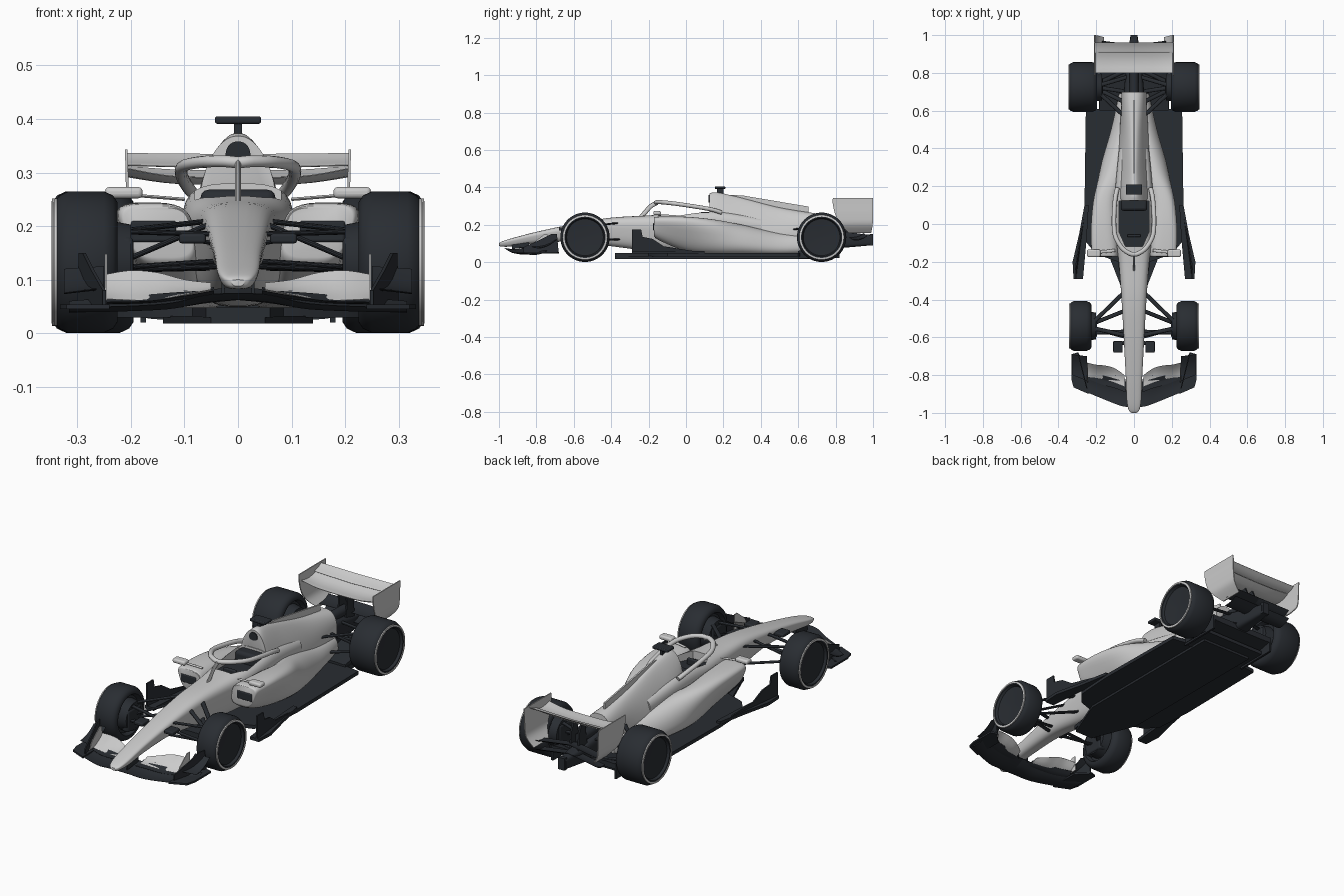
import bpy, bmesh, math
from mathutils import Vector

if "Cube" in bpy.data.objects:
    bpy.data.objects.remove(bpy.data.objects["Cube"])

DARK = bpy.data.materials.new("carbon_dark")
DARK.diffuse_color = (0.022, 0.026, 0.032, 1)
DARK.use_nodes = True
DARK.node_tree.nodes["Principled BSDF"].inputs["Base Color"].default_value = DARK.diffuse_color


def dense(rows, n=5):
    """Catmull-Rom through rows of numbers."""
    out = []
    for i in range(len(rows) - 1):
        p = [rows[max(i - 1, 0)], rows[i], rows[i + 1], rows[min(i + 2, len(rows) - 1)]]
        for k in range(n):
            t = k / n
            out.append([0.5 * (2 * b + (c - a) * t + (2 * a - 5 * b + 4 * c - d) * t * t
                        + (3 * b - a - 3 * c + d) * t ** 3) for a, b, c, d in zip(*p)])
    return out + [list(rows[-1])]


def skin(name, rings, mat=None, mirror=False, closed=False):
    """Skin over equal-length rings, with end caps or closed into a loop."""
    bm = bmesh.new()
    vs = [[bm.verts.new(p) for p in r] for r in rings]
    n = len(vs[0])
    for a, b in zip(vs, vs[1:] + vs[:1] if closed else vs[1:]):
        for k in range(n):
            bm.faces.new((a[k], a[(k + 1) % n], b[(k + 1) % n], b[k]))
    if not closed:
        bm.faces.new(vs[0])
        bm.faces.new(vs[-1][::-1])
    bmesh.ops.recalc_face_normals(bm, faces=bm.faces)
    me = bpy.data.meshes.new(name)
    bm.to_mesh(me)
    bm.free()
    ob = bpy.data.objects.new(name, me)
    bpy.context.collection.objects.link(ob)
    if mat:
        me.materials.append(mat)
    if mirror:
        ob.modifiers.new("mirror", 'MIRROR')
    return ob


def loft(name, rows, mat=None, mirror=False, n=36):
    """Rows: y, x_in, x_out, z_bottom, z_top, squareness, pinch_bottom, pinch_top."""
    rings = []
    for y, xi, xo, zb, zt, e, tb, tt in dense(rows):
        ring = []
        for k in range(n):
            a = 2 * math.pi * (k + 0.5) / n
            u, v = [math.copysign(abs(q) ** (2 / e), q) for q in (math.cos(a), math.sin(a))]
            h = (v + 1) / 2
            x = ((xi + xo) / 2 + (xo - xi) / 2 * u) * (1 - tb * (1 - h) - tt * h)
            ring.append((x, y, zb + (zt - zb) * h))
        rings.append(ring)
    return skin(name, rings, mat, mirror)


def wing(name, rows, mat=None, mirror=True, camber=0.12):
    """Rows: x, y_lead, z_lead, y_trail, z_trail, thickness."""
    rings = []
    for x, yl, zl, yt, zt, th in dense(rows):
        def pt(t, s):
            sag = camber * (yt - yl) * 4 * t * (1 - t)
            w = th * (math.sqrt(t) * (1 - t) * 1.3 + 0.08)
            return (x, yl + (yt - yl) * t, zl + (zt - zl) * t - sag + s * w)
        ts = (0, .08, .25, .5, .75, 1)
        rings.append([pt(t, .5) for t in ts] + [pt(t, -.5) for t in ts[::-1]])
    return skin(name, rings, mat, mirror)


def prism(name, pts, axis, lo, hi, mat=None, mirror=False):
    f = (lambda p, h: (p[0], p[1], h)) if axis == 'z' else (lambda p, h: (h, p[0], p[1]))
    return skin(name, [[f(p, h) for p in pts] for h in (lo, hi)], mat, mirror)


def box(name, x, y, z, mat=None, mirror=False, bevel=0.0):
    ob = prism(name, [(x[0], y[0]), (x[1], y[0]), (x[1], y[1]), (x[0], y[1])], 'z', *z, mat, mirror)
    if bevel:
        b = ob.modifiers.new("bevel", 'BEVEL')
        b.width, b.segments = bevel, 3
    return ob


def revolve(name, prof, y, z, mat=None, closed=False, n=56):
    """Profile of (x, radius) turned about the axle."""
    return skin(name, [[(x, y + r * math.cos(2 * math.pi * k / n), z + r * math.sin(2 * math.pi * k / n))
                        for k in range(n)] for x, r in prof], mat, True, closed)


def tube(name, pts, w, h, mat=None, mirror=False, n=12):
    """Oval bar along a smooth path; w is sideways, h is upright."""
    path = [Vector(p) for p in (dense(pts) if len(pts) > 2 else pts)]
    rings = []
    for i, p in enumerate(path):
        d = (path[min(i + 1, len(path) - 1)] - path[max(i - 1, 0)]).normalized()
        s = d.cross((0, 0, 1)).normalized()
        up = s.cross(d)
        rings.append([p + s * w * math.cos(2 * math.pi * k / n) + up * h * math.sin(2 * math.pi * k / n)
                      for k in range(n)])
    return skin(name, rings, mat, mirror)


# Nose and cockpit tub
tub = [(-1, .014, .088, .1), (-.985, .032, .083, .11), (-.93, .044, .084, .128), (-.8, .05, .1, .162),
       (-.6, .062, .11, .205), (-.4, .075, .085, .238), (-.2, .092, .06, .25), (-.05, .112, .05, .262),
       (.15, .115, .05, .28), (.4, .09, .05, .24)]
body = loft("nose_and_tub", [(y, -w, w, a, b, 3.2, .35, 0) for y, w, a, b in tub])

# Cockpit opening, lining and fittings
hole = [(-.045, -.12), (.045, -.12), (.08, -.04), (.08, .122), (-.08, .122), (-.08, -.04)]
cutter = prism("cockpit_cutter", hole, 'z', .17, .4)
cutter.hide_render = True
cutter.hide_viewport = True
cut = body.modifiers.new("opening", 'BOOLEAN')
cut.object, cut.solver = cutter, 'EXACT'
prism("cockpit_lining", [(x * 1.04, y * 1.02) for x, y in hole], 'z', .15, .215, DARK)
box("headrest", (-.07, .07), (.07, .14), (.2, .268), DARK, bevel=.015)
box("steering_wheel", (-.035, .035), (-.07, -.055), (.2, .245), DARK, bevel=.006)

# Engine cover, fin and air intake
cover = [(.125, .085, .22, .368, 0, .5), (.17, .11, .14, .373, 0, .64), (.3, .135, .08, .343, .1, .74),
         (.5, .105, .07, .292, .1, .58), (.7, .085, .09, .26, .2, .25)]
loft("engine_cover", [(y, -w, w, a, b, 2.4, t, u) for y, w, a, b, t, u in cover])
prism("engine_fin", [(.2, .36), (.3, .357), (.655, .297), (.655, .22), (.3, .28)], 'x', -.004, .004)
loft("air_intake", [(.121, -.026, .026, .318, .358, 2.3, 0, .25), (.14, -.026, .026, .318, .358, 2.3, 0, .25)], DARK)
box("camera_stem", (-.007, .007), (.165, .2), (.36, .4), DARK)
box("camera_pod", (-.043, .043), (.155, .21), (.391, .405), DARK, bevel=.004)

# Sidepods with inlets and mirrors
loft("sidepod", [(-.172, .095, .215, .15, .235, 3.5, .1, 0), (-.15, .09, .238, .12, .243, 3.5, .22, 0),
                 (0, .09, .25, .06, .243, 3, .36, 0), (.15, .09, .245, .045, .228, 2.6, .25, .08),
                 (.3, .03, .205, .04, .2, 2.3, .08, .2), (.5, .02, .135, .04, .155, 2.2, 0, .25),
                 (.69, .01, .085, .05, .14, 2.2, 0, .15)], mirror=True)
box("sidepod_inlet", (.115, .2), (-.176, -.16), (.17, .21), DARK, True, .005)
box("mirror_pod", (.178, .248), (-.175, -.135), (.252, .273), None, True, .008)
tube("mirror_stalk", [(.1, -.14, .25), (.2, -.15, .258)], .008, .003, None, True)

# Head protection hoop
arc = [(.088, .19, .265), (.1, .13, .283), (.106, .03, .3), (.1, -.06, .313), (.065, -.125, .32), (.025, -.155, .321)]
tube("hoop", arc + [(0, -.16, .319)] + [(-x, y, z) for x, y, z in arc[::-1]], .012, .011)
tube("hoop_pillar", [(0, -.155, .318), (0, -.19, .298), (0, -.215, .27), (0, -.245, .235)], .006, .012)

# Floor, plank, diffuser and floor boards
half = [(.06, -.38), (.085, -.2), (.2, -.16), (.25, -.1), (.262, .1), (.255, .6), (.185, .61), (.185, .76)]
prism("floor", half + [(-x, y) for x, y in half[::-1]], 'z', .03, .048, DARK)
prism("plank", [(-.05, -.38), (.05, -.38), (.14, -.15), (.14, .7), (-.14, .7), (-.14, -.15)], 'z', .018, .032, DARK)
loft("diffuser", [(.6, -.18, .18, .025, .06, 6, 0, 0), (.82, -.18, .18, .07, .1, 6, 0, 0)], DARK)
prism("diffuser_fence", [(.6, .02), (.82, .022), (.82, .1), (.6, .06)], 'x', .172, .182, DARK, True)
prism("floor_vane", [(.27, -.29), (.32, -.29), (.325, -.2), (.29, -.05), (.262, .1), (.24, .1), (.25, -.07)],
      'z', .045, .06, DARK, True)
side = [(-.29, .045), (-.29, .175), (-.24, .175), (-.232, .135), (-.18, .125), (-.12, .085), (.1, .05), (.1, .045)]
skin("floor_board", [[(.305 + dx - .16 * max(0, y + .22), y, z) for y, z in side] for dx in (0, .007)], DARK, True)

# Front wing: dark lower elements, pale top flap
wing("front_wing_main", [(0, -.97, .075, -.84, .088, .014), (.06, -.965, .072, -.83, .08, .014),
                         (.13, -.94, .056, -.81, .075, .014), (.24, -.895, .05, -.78, .066, .012),
                         (.315, -.865, .052, -.74, .06, .01)], DARK)
wing("front_wing_middle", [(.045, -.89, .08, -.82, .086, .008), (.1, -.87, .07, -.8, .08, .008),
                           (.17, -.85, .06, -.785, .076, .008), (.245, -.82, .058, -.76, .074, .008)], DARK)
wing("front_wing_flap", [(.05, -.86, .082, -.8, .094, .008), (.1, -.84, .072, -.765, .1, .008),
                         (.15, -.825, .064, -.75, .113, .008), (.2, -.815, .062, -.745, .117, .008),
                         (.246, -.81, .064, -.735, .11, .008)])
prism("front_flap_end", [(-.84, .062), (-.82, .1), (-.76, .148), (-.74, .148), (-.735, .07)], 'x', .2445, .248,
      None, True)
skin("front_endplate", [[(x + .25 * (y + .86), y, z) for y, z in
                         [(-.87, .045), (-.87, .08), (-.79, .115), (-.72, .15), (-.69, .15), (-.68, .045)]]
                        for x in (.249, .255)], DARK, True)
prism("front_foot_plate", [(.24, -.9), (.32, -.865), (.332, -.82), (.332, -.69), (.3, -.68), (.24, -.74)],
      'z', .045, .054, DARK, True)
wing("front_dive_plane", [(.25, -.83, .085, -.7, .125, .008), (.325, -.8, .075, -.69, .12, .008)], DARK)
prism("front_wing_strut", [(-.93, .07), (-.93, .1), (-.84, .11), (-.84, .08)], 'x', .025, .031, DARK, True)

# Wheels with pale rings and brake drums
for tag, y, xi, xo in (("front", -.54, .225, .342), ("rear", .725, .195, .346)):
    revolve(f"{tag}_tyre", [(xi + .02, .02), (xi + .02, .09), (xi, .1), (xi, .112), (xi + .008, .124), (xi + .025, .132),
                            (xo - .025, .132), (xo - .008, .124), (xo, .112), (xo - .002, .104),
                            (xo - .014, .098), (xo - .02, .02)], y, .133, DARK)
    revolve(f"{tag}_wheel_ring", [(xo - .005, .11), (xo + .002, .11), (xo + .001, .119), (xo - .006, .119)],
            y, .133, None, True)
    revolve(f"{tag}_brake_drum", [(xi - .025, .03), (xi - .025, .07), (xi + .03, .08), (xi + .03, .03)], y, .133, DARK)
    box(f"{tag}_brake_duct", (xi - .03, xi + .01), (y - .06, y + .05), (.07, .18), DARK, True, .01)

# Suspension arms, inner end to outer end
arms = [((.05, -.36, .21), (.225, -.53, .19)), ((.04, -.59, .185), (.225, -.55, .19)),
        ((.05, -.36, .122), (.225, -.53, .118)), ((.03, -.6, .125), (.225, -.55, .118)),
        ((.035, -.57, .135), (.225, -.575, .122)), ((.05, -.46, .205), (.225, -.53, .13)),
        ((.05, .57, .175), (.2, .71, .185)), ((.03, .78, .17), (.2, .73, .185)), ((.05, .57, .1), (.2, .71, .09)),
        ((.03, .82, .1), (.2, .74, .09)), ((.04, .64, .18), (.2, .72, .1)), ((.04, .7, .13), (.2, .725, .133))]
for i, (a, b) in enumerate(arms):
    tube(f"suspension_arm_{i}", [a, b], .011, .005, DARK, True)
box("steering_duct", (.06, .11), (-.68, -.62), (.168, .186), DARK, True, .005)
tube("steering_duct_stalk", [(.03, -.62, .165), (.085, -.64, .175)], .01, .004, DARK, True)

# Gearbox, tail structure and light
loft("gearbox", [(.6, -.075, .075, .06, .2, 4, .2, .2), (.75, -.055, .055, .07, .19, 4, .1, .1),
                 (.88, -.035, .035, .08, .16, 4, 0, 0), (.99, -.02, .02, .09, .145, 4, 0, 0)], DARK)
box("tail_light", (-.018, .018), (.98, 1), (.09, .15), DARK)
tube("exhaust", [(0, .66, .2), (0, .86, .195)], .025, .025, DARK)

# Rear wing
wing("rear_wing_main", [(0, .8, .29, .92, .303, .02), (.12, .8, .293, .92, .305, .02),
                        (.208, .8, .308, .92, .312, .016)])
wing("rear_wing_flap", [(0, .905, .308, .962, .334, .01), (.208, .905, .314, .962, .336, .01)], camber=.08)
for dz, tag in ((0, "lower"), (.045, "upper")):
    wing(f"beam_wing_{tag}", [(0, .87, .135 + dz, .95, .155 + dz, .01), (.17, .89, .12 + dz, .97, .14 + dz, .01)], DARK)
prism("rear_wing_pylon", [(.82, .13), (.9, .13), (.89, .24), (.87, .283), (.83, .283), (.84, .24)],
      'x', .018, .026, DARK, True)
# Endplate rows: y_front, y_back, x, z, tucked in towards the bottom
plate = [(.785, 1, .211, .343), (.785, 1, .21, .31), (.8, 1, .208, .25), (.83, .998, .2, .2), (.87, .99, .165, .155)]
skin("rear_endplate", [[(x, a, z), (x, b, z), (x - .005, b, z), (x - .005, a, z)] for a, b, x, z in dense(plate)],
     None, True)

# Smooth shading with crisp edges
bpy.ops.object.select_all(action='DESELECT')
for ob in bpy.context.scene.objects:
    if ob != cutter:
        ob.select_set(True)
        bpy.context.view_layer.objects.active = ob
bpy.ops.object.shade_smooth_by_angle(angle=math.radians(35))
